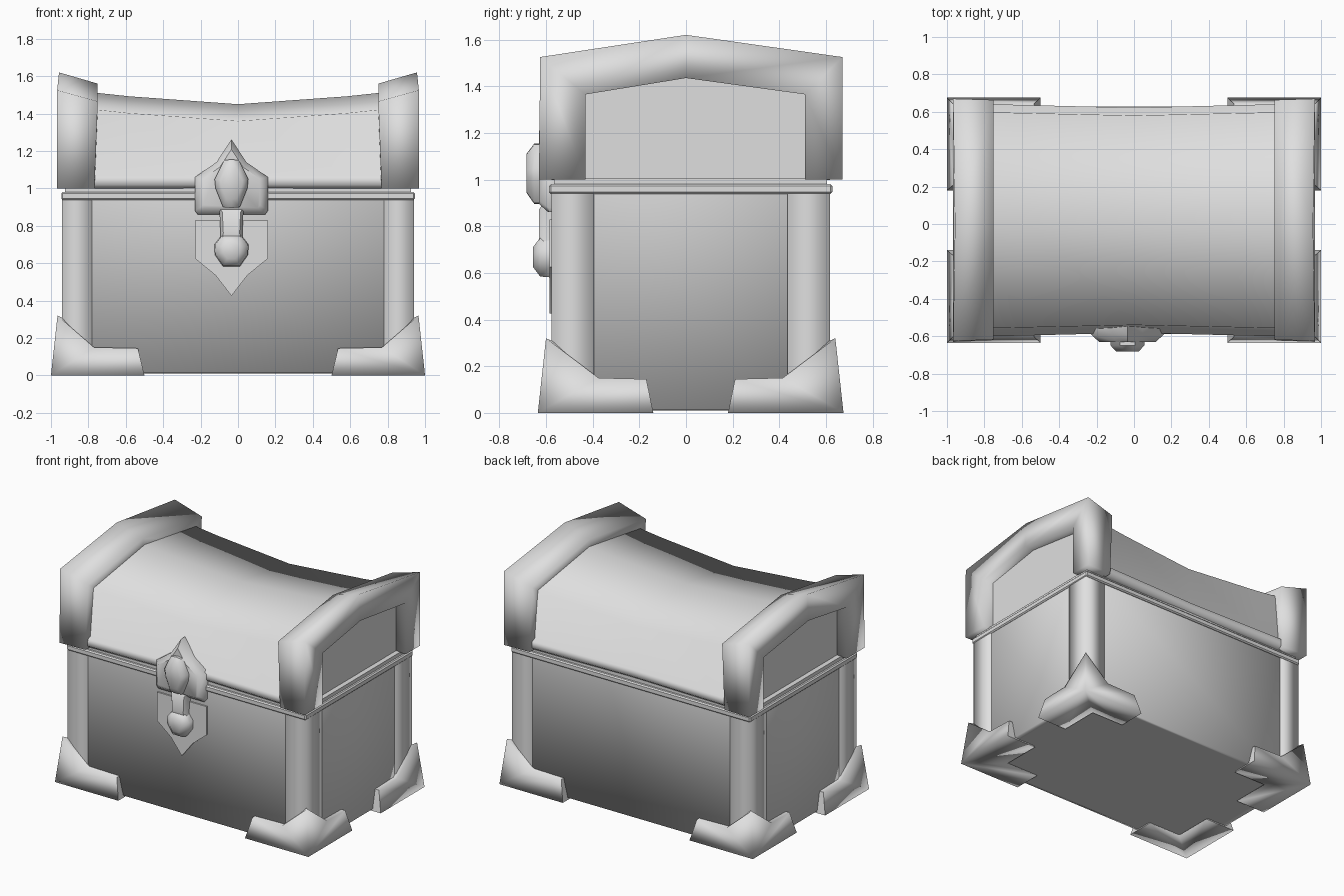
import bpy, bmesh, math

if "Cube" in bpy.data.objects:
    bpy.data.objects.remove(bpy.data.objects["Cube"])

YC = 0.02  # depth centre of the chest body
metal = bpy.data.materials.new("plain_grey")
metal.diffuse_color = (0.74, 0.74, 0.74, 1)
metal.use_nodes = True
metal.node_tree.nodes["Principled BSDF"].inputs["Base Color"].default_value = metal.diffuse_color


def build(name, verts, faces, flat=()):
    """Mesh from points and faces; all smooth except the listed faces."""
    me = bpy.data.meshes.new(name)
    me.from_pydata(verts, [], faces)
    for i, p in enumerate(me.polygons):
        p.use_smooth = i not in flat
    bm = bmesh.new()
    bm.from_mesh(me)
    bmesh.ops.recalc_face_normals(bm, faces=bm.faces)
    bm.to_mesh(me)
    bm.free()
    me.materials.append(metal)
    ob = bpy.data.objects.new(name, me)
    bpy.context.collection.objects.link(ob)
    return ob


def loft(name, rings, flat_caps=True):
    """Skin closed rings of equal point count, with end caps."""
    n = len(rings[0])
    verts = [p for r in rings for p in r]
    faces = [(k * n + i, k * n + (i + 1) % n, (k + 1) * n + (i + 1) % n, (k + 1) * n + i)
             for k in range(len(rings) - 1) for i in range(n)]
    flat = [len(faces), len(faces) + 1] if flat_caps else ()
    for start in (0, (len(rings) - 1) * n):
        faces.append(tuple(range(start, start + n)))
    return build(name, verts, faces, flat)


def box(name, x0, x1, y0, y1, z0, z1, bevel=0.0, smooth=False):
    rings = [[(x0, y0, z), (x1, y0, z), (x1, y1, z), (x0, y1, z)] for z in (z0, z1)]
    ob = loft(name, rings)
    if not smooth:
        for p in ob.data.polygons:
            p.use_smooth = False
    if bevel:
        m = ob.modifiers.new("bevel", 'BEVEL')
        m.width, m.segments = bevel, 1
    return ob


# Body: plan with clipped corners behind the posts, bottom edge shaded round
def plan(inset, z):
    side = [(0.935, 0.41), (0.78, 0.594)]
    pts = side + [(-x, y) for x, y in side[::-1]]
    pts += [(-x, -y) for x, y in pts]
    return [(x * (1 - inset), YC + y * (1 - inset), z) for x, y in pts]


loft("body", [plan(0, 0.96), plan(0, 0.013), plan(0.04, 0.01)])

# Rim between body and lid
box("rim", -0.945, 0.945, YC - 0.607, YC + 0.607, 0.938, 0.98, bevel=0.008)
box("rim_seat", -0.925, 0.925, YC - 0.585, YC + 0.585, 0.97, 1.005)

# Lid: peaked section swept along x with a sagging ridge
half = [(0.575, 0.998), (0.602, 1.02), (0.602, 1.068), (0.575, 1.077), (0.56, 1.36)]
section = half + [(0, 1.45)] + [(-y, z) for y, z in half[::-1]]
rings = []
for x, lift in ((-0.89, 0.075), (-0.58, 0.042), (0, 0), (0.58, 0.042), (0.89, 0.075)):
    grow = 1 + 0.04 * abs(x)
    rings.append([(x, YC + y * grow, z + (lift if z > 1.3 else 0)) for y, z in section])
loft("lid", rings)

# Lid trims: thick arched frames at both ends
outer = [(-0.65, 1.0), (-0.645, 1.525), (-0.02, 1.62), (0.65, 1.525), (0.65, 1.0)]
inner = [(-0.45, 1.0), (-0.45, 1.365), (-0.02, 1.435), (0.49, 1.365), (0.49, 1.0)]
for side, s in (("left", -1), ("right", 1)):
    rings = []
    for (yo, zo), (yi, zi) in zip(outer, inner):
        up = zo > 1.1
        drop = 0.06 if up else 0
        xi = 0.75 if up else 0.768
        xo = 0.957 if zo > 1.6 else 0.967
        rings.append([(s * xo, YC + yo, zo), (s * xi, YC + yo * 0.99, zo - drop),
                      (s * xi, YC + yi, zi), (s * 0.967, YC + yi, zi)])
    loft("lid_trim_" + side, rings, flat_caps=False)

# Corner posts and foot brackets, mirrored to the four corners
foot = [(1, .655, 0), (.5, .655, 0), (.5, .45, 0), (.76, .45, 0), (.76, .16, 0), (1, .16, 0),
        (.965, .62, .32), (.77, .622, .15), (.535, .622, .145), (.965, .395, .15), (.965, .19, .145),
        (.9, .55, .29), (.77, .56, .15), (.535, .56, .145), (.9, .395, .15), (.9, .19, .145)]
foot_faces = [(0, 1, 8, 7), (0, 7, 6), (0, 6, 9), (0, 9, 10, 5),
              (7, 8, 13, 12), (6, 7, 12, 11), (9, 10, 15, 14), (6, 9, 14, 11),
              (1, 8, 13, 2), (5, 10, 15, 4), (0, 1, 2, 3), (0, 3, 4, 5),
              (2, 13, 12, 3), (4, 15, 14, 3), (3, 12, 11), (3, 14, 11)]
for fb, t in (("front", -1), ("back", 1)):
    for side, s in (("left", -1), ("right", 1)):
        box(f"post_{fb}_{side}", *sorted((s * 0.78, s * 0.94)),
            *sorted((YC + t * 0.415, YC + t * 0.597)), 0.05, 0.945, smooth=True)
        build(f"foot_{fb}_{side}", [(s * x, YC + t * y, z) for x, y, z in foot],
              foot_faces, flat=(8, 9))


# Lock: faceted plates stacked toward the front
def plate(name, half_outline, levels, zc):
    """Mirror a half outline and stack it at (y, scale) levels about height zc."""
    pts = half_outline + [(-x, z) for x, z in half_outline[::-1] if x > 0]
    rings = [[(-0.035 + x * k, y, zc + (z - zc) * k) for x, z in pts] for y, k in levels]
    ob = loft(name, rings)
    ob.data.set_sharp_from_angle(angle=math.radians(50))
    return ob


plate("lock_upper_plate", [(0, 1.262), (0.08, 1.14), (0.195, 1.06), (0.195, 0.88), (0.18, 0.86)],
      [(-0.53, 1), (-0.59, 1), (-0.63, 0.78)], 1.02)
plate("lock_lower_plate", [(0, 0.425), (0.085, 0.535), (0.195, 0.625), (0.195, 0.828)],
      [(-0.55, 1), (-0.584, 1)], 0.68)
plate("lock_boss", [(0, 1.155), (0.04, 1.15), (0.09, 1.05), (0.085, 1.0), (0.045, 0.9), (0, 0.895)],
      [(-0.57, 1), (-0.65, 1), (-0.683, 0.65)], 1.03)
plate("lock_hasp", [(0.065, 0.9), (0.058, 0.75), (0.07, 0.68)],
      [(-0.55, 1), (-0.61, 1), (-0.63, 0.75)], 0.79)
plate("lock_knob", [(0.05, 0.755), (0.092, 0.7), (0.09, 0.645), (0.045, 0.58)],
      [(-0.57, 1), (-0.625, 0.95), (-0.655, 0.5)], 0.668)
